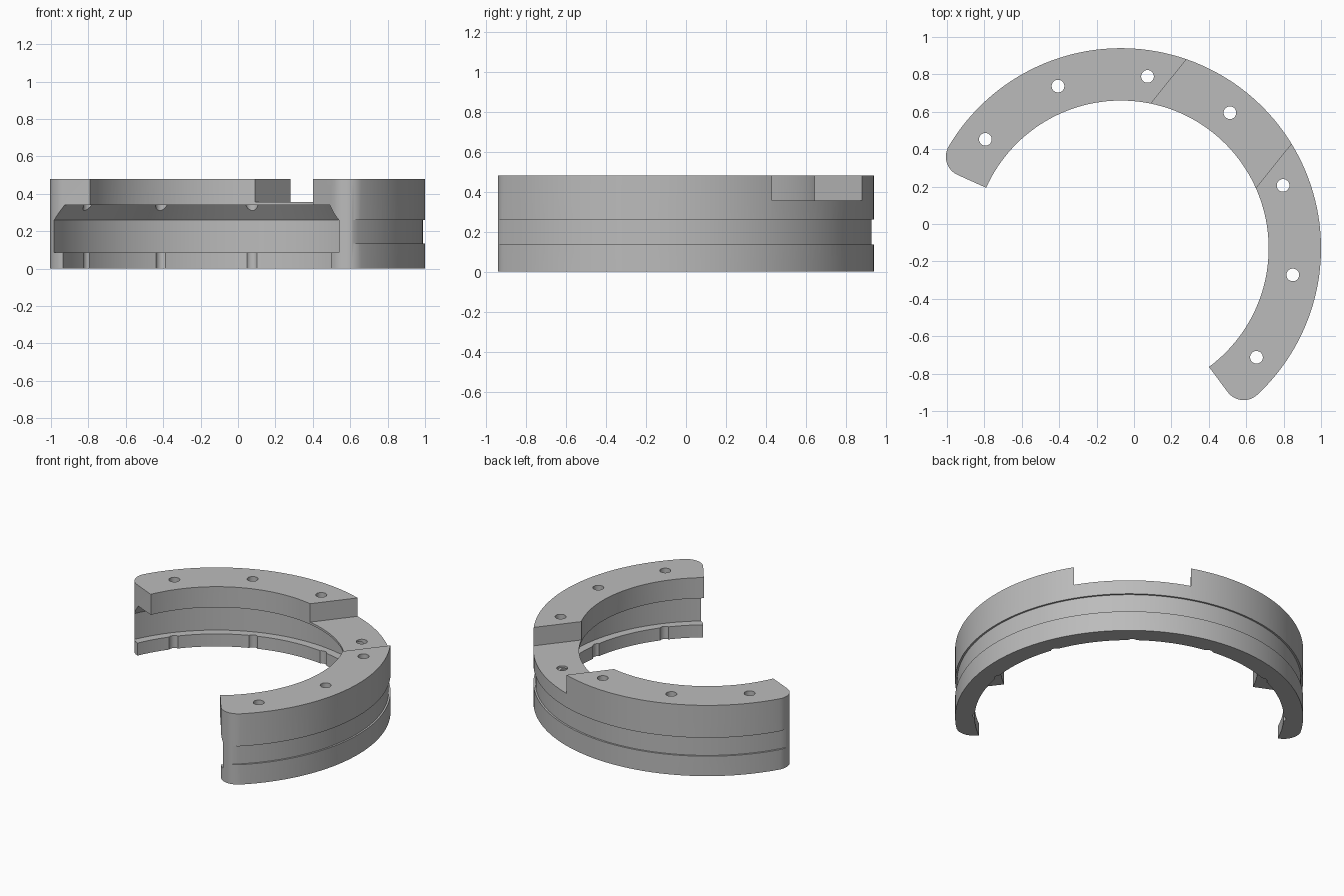
import bpy, bmesh, math
from mathutils import Matrix

cube = bpy.data.objects.get("Cube")
if cube:
    bpy.data.objects.remove(cube, do_unlink=True)

OUTER, INNER, HEIGHT = 1.07, 0.79, 0.48
HALF = math.radians(104.6)      # half of the arc span
FILLET = 0.107                  # rounding of the outer end corners
PLACE = Matrix.Translation((-0.07, -0.13, 0)) @ Matrix.Rotation(math.radians(51.2), 4, 'Z')

grey = bpy.data.materials.new("plain_grey")
grey.use_nodes = True
colour = (0.5, 0.5, 0.5, 1)
grey.diffuse_color = colour
grey.node_tree.nodes["Principled BSDF"].inputs["Base Color"].default_value = colour


def finish(name, bm):
    """Turn a bmesh into an object turned to the ring's axis."""
    bmesh.ops.recalc_face_normals(bm, faces=bm.faces)
    mesh = bpy.data.meshes.new(name)
    bm.to_mesh(mesh)
    bm.free()
    mesh.transform(PLACE)
    mesh.materials.append(grey)
    obj = bpy.data.objects.new(name, mesh)
    bpy.context.collection.objects.link(obj)
    return obj


def arc(radius, start, end, steps, cx=0, cy=0):
    angles = [start + (end - start) * i / steps for i in range(steps + 1)]
    return [(cx + radius * math.cos(a), cy + radius * math.sin(a)) for a in angles]


def extrude(name, outline, z0, z1):
    bm = bmesh.new()
    face = bm.faces.new([bm.verts.new((x, y, z0)) for x, y in outline])
    geom = bmesh.ops.extrude_face_region(bm, geom=[face])["geom"]
    verts = [g for g in geom if isinstance(g, bmesh.types.BMVert)]
    bmesh.ops.translate(bm, verts=verts, vec=(0, 0, z1 - z0))
    return finish(name, bm)


def revolve(name, section, steps=160):
    """Full ring from a closed (radius, z) section."""
    bm = bmesh.new()
    rings = []
    for i in range(steps):
        a = 2 * math.pi * i / steps
        rings.append([bm.verts.new((r * math.cos(a), r * math.sin(a), z)) for r, z in section])
    n = len(section)
    for i in range(steps):
        p, q = rings[i], rings[(i + 1) % steps]
        for j in range(n):
            k = (j + 1) % n
            bm.faces.new((p[j], q[j], q[k], p[k]))
    return finish(name, bm)


# Horseshoe body with rounded outer end corners
turn = math.asin(FILLET / (OUTER - FILLET))
mid = HALF - turn
cx, cy = (OUTER - FILLET) * math.cos(mid), (OUTER - FILLET) * math.sin(mid)
corner = arc(FILLET, mid, HALF + math.pi / 2, 12, cx, cy)
outline = arc(OUTER, -mid, mid, 90)[1:-1] + corner
outline += arc(INNER, HALF, -HALF, 90)
outline += [(x, -y) for x, y in reversed(corner)]
body = extrude("ring_body", outline, 0, HEIGHT)

# Inner channel with sloped roof, and shallow outer band
cutters = [
    revolve("channel_cutter", [(0.6, -0.1), (0.95, -0.1), (0.95, 0.085), (1.006, 0.085),
                               (1.006, 0.26), (0.94, 0.34), (0.6, 0.34)]),
    revolve("band_cutter", [(1.058, 0.135), (1.2, 0.135), (1.2, 0.26), (1.058, 0.26)]),
]
# Notch across the top, in the middle of the arc
cutters.append(extrude("notch_cutter", [(0.5, -0.36), (1.3, -0.36), (1.3, 0.36), (0.5, 0.36)],
                       0.355, 0.6))
# Seven vertical bolt holes
for i in range(-3, 4):
    a = math.radians(30 * i)
    hole = arc(0.034, 0, 2 * math.pi, 24, 0.93 * math.cos(a), 0.93 * math.sin(a))[:-1]
    cutters.append(extrude("hole_cutter", hole, -0.2, 0.7))

bpy.ops.object.select_all(action='DESELECT')
body.select_set(True)
bpy.context.view_layer.objects.active = body
for cutter in cutters:
    cutter.hide_render = True
    mod = body.modifiers.new("cut", 'BOOLEAN')
    mod.operation = 'DIFFERENCE'
    mod.solver = 'EXACT'
    mod.object = cutter
    bpy.ops.object.modifier_apply(modifier=mod.name)
    bpy.data.objects.remove(cutter, do_unlink=True)

bpy.ops.object.shade_smooth_by_angle(angle=math.radians(30))
